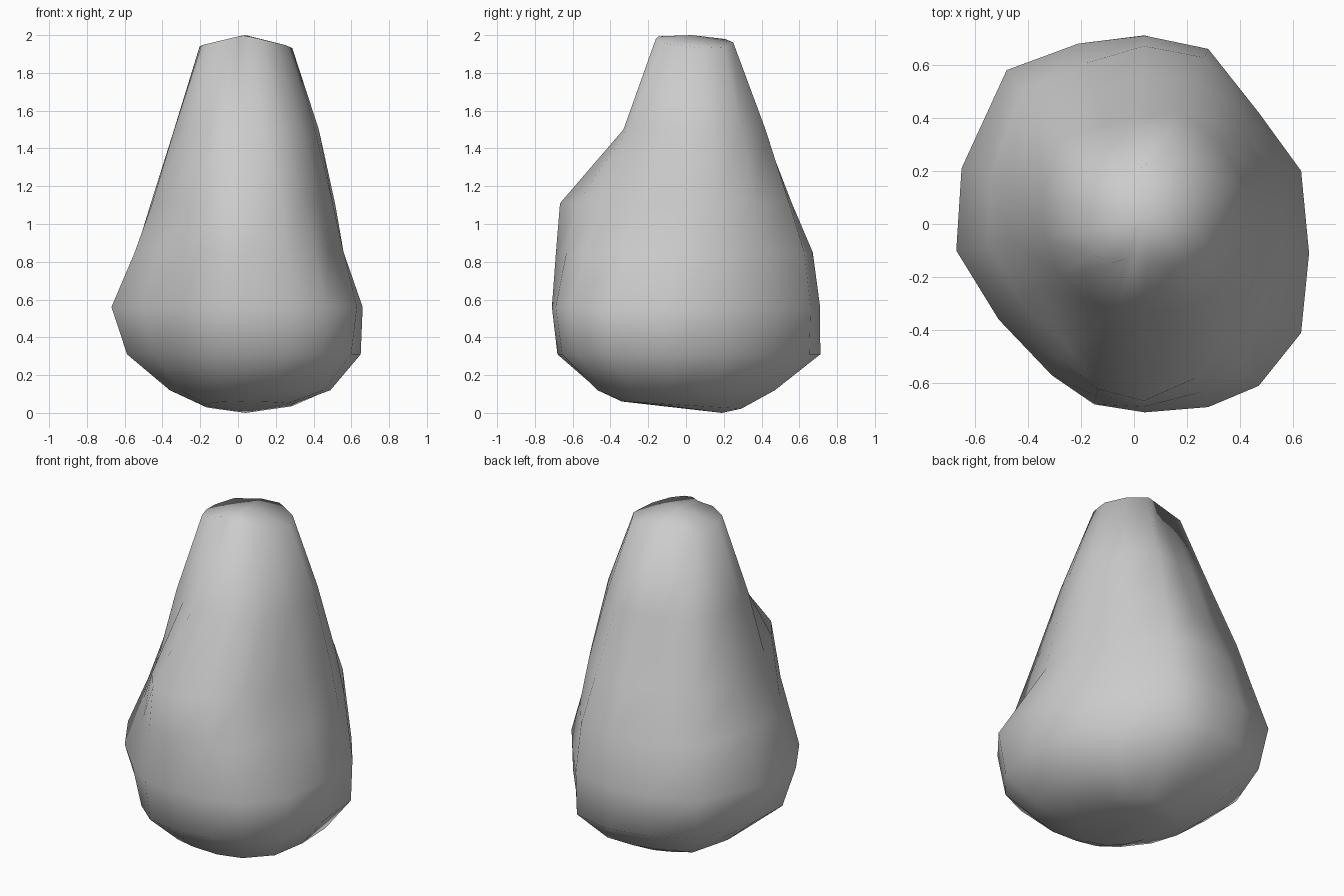
import bpy, bmesh, math

if "Cube" in bpy.data.objects:
    bpy.data.objects.remove(bpy.data.objects["Cube"])

# Height, then radii every 45 degrees: E, NE, N, NW, W, SW, S, SE
RINGS = [
    (0.04, 0.28, 0.30, 0.28, 0.25, 0.17, 0.23, 0.34, 0.33),
    (0.12, 0.49, 0.48, 0.46, 0.46, 0.35, 0.40, 0.46, 0.55),
    (0.31, 0.65, 0.61, 0.70, 0.69, 0.58, 0.57, 0.68, 0.73),
    (0.56, 0.655, 0.63, 0.70, 0.75, 0.66, 0.64, 0.71, 0.775),
    (0.85, 0.56, 0.59, 0.66, 0.65, 0.54, 0.54, 0.69, 0.66),
    (1.11, 0.51, 0.54, 0.55, 0.57, 0.45, 0.46, 0.67, 0.56),
    (1.50, 0.42, 0.44, 0.40, 0.42, 0.33, 0.35, 0.33, 0.40),
    (2.00, 0.27, 0.30, 0.20, 0.26, 0.19, 0.20, 0.12, 0.22),
]
# Widest outline seen from above
OUTLINE = [
    (0.66, -0.11), (0.63, 0.20), (0.47, 0.42), (0.28, 0.66),
    (0.04, 0.71), (-0.21, 0.68), (-0.48, 0.58), (-0.65, 0.21),
    (-0.67, -0.10), (-0.51, -0.36), (-0.31, -0.57), (-0.15, -0.68),
    (0.04, -0.71), (0.28, -0.69), (0.47, -0.61), (0.63, -0.41),
]
# Hollows: (ring, outline point) -> scale
DENTS = {(4, 15): 0.90, (5, 15): 0.95, (4, 5): 0.97, (5, 5): 0.94, (6, 5): 0.97}
SIDES = len(OUTLINE)
WIDEST = RINGS[3][1:]


def radius(r, angle):
    """Cubic interpolation of the eight measured radii."""
    s = (angle / (math.pi / 4)) % 8
    i, t = int(s), s - int(s)
    a, b, c, d = (r[(i + j) % 8] for j in (-1, 0, 1, 2))
    return b + 0.5 * t * (c - a + t * (2 * a - 5 * b + 4 * c - d + t * (3 * (b - c) + d - a)))


bm = bmesh.new()
loops = []
for n, (z, *r) in enumerate(RINGS):
    loop = []
    for k, (ox, oy) in enumerate(OUTLINE):
        t = math.atan2(oy, ox)
        s = radius(r, t) / radius(WIDEST, t) * DENTS.get((n, k), 1)
        x, y, h = ox * s, oy * s, z
        if n == 0:                       # underside tips down to the back
            h = z - 0.06 * y
        elif n == len(RINGS) - 1:        # top is a shallow ridge
            h = z - 0.24 * abs(x - 0.03) - 0.08 * max(y, 0)
        loop.append(bm.verts.new((x, y, h)))
    loops.append(loop)

# Body skin between the rings
for lo, hi in zip(loops, loops[1:]):
    for k in range(SIDES):
        m = (k + 1) % SIDES
        bm.faces.new((lo[k], lo[m], hi[m], hi[k]))

# Bottom and top caps
base = bm.verts.new((0.04, 0.19, 0))
tip = bm.verts.new((0.04, 0.03, 2))
for k in range(SIDES):
    m = (k + 1) % SIDES
    bm.faces.new((base, loops[0][m], loops[0][k]))
    bm.faces.new((tip, loops[-1][k], loops[-1][m]))

bmesh.ops.recalc_face_normals(bm, faces=bm.faces)
for f in bm.faces:
    f.smooth = True
mesh = bpy.data.meshes.new("pear_shaped_rock")
bm.to_mesh(mesh)
bm.free()
bpy.context.collection.objects.link(bpy.data.objects.new("pear_shaped_rock", mesh))
